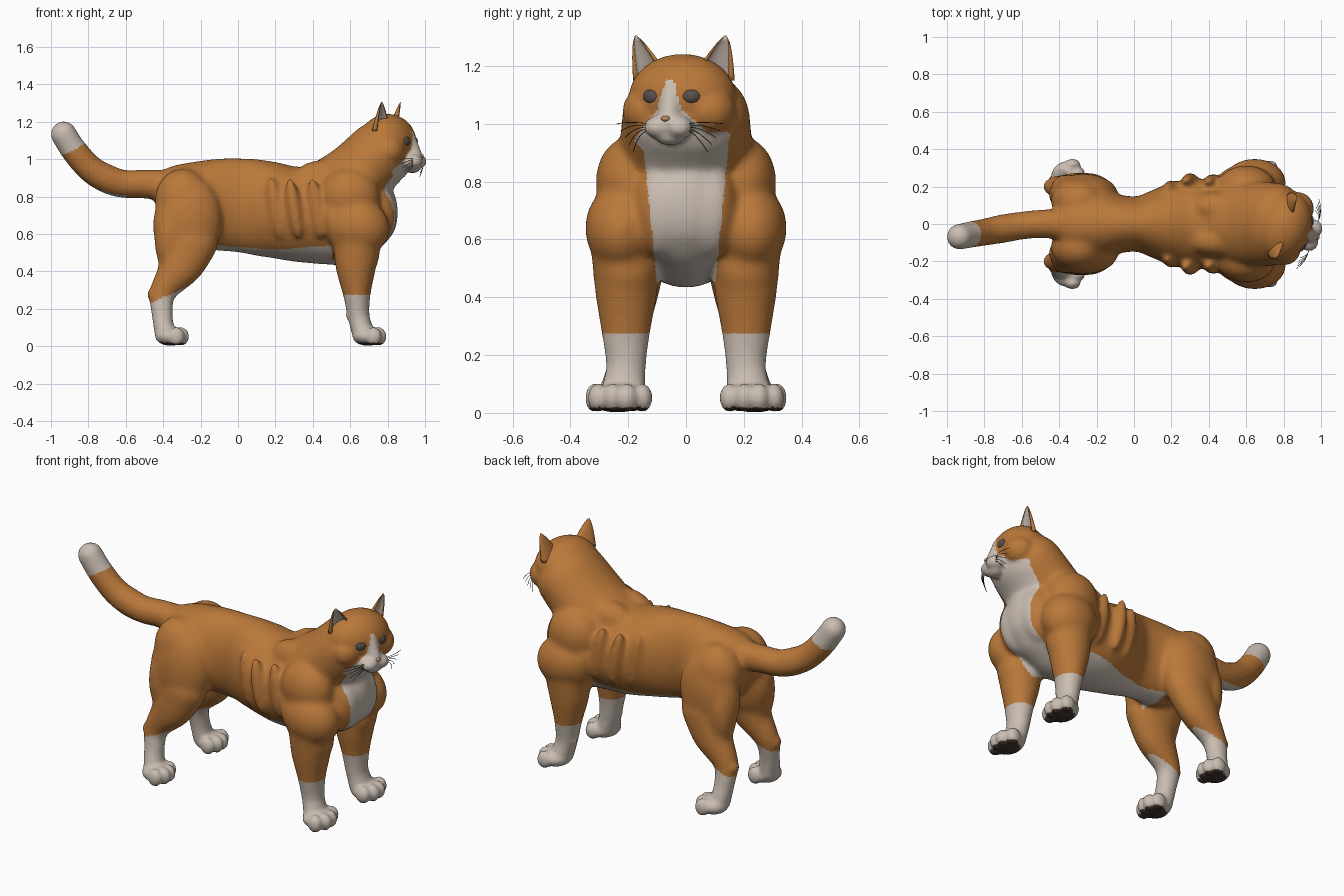
import bpy, bmesh, math
from mathutils import Vector, Matrix

if "Cube" in bpy.data.objects:
    bpy.data.objects.remove(bpy.data.objects["Cube"])


def material(name, rgb):
    m = bpy.data.materials.new(name)
    m.diffuse_color = (*rgb, 1)
    m.use_nodes = True
    m.node_tree.nodes["Principled BSDF"].inputs["Base Color"].default_value = m.diffuse_color
    return m


ORANGE = material("orange fur", (0.49, 0.188, 0.042))
WHITE = material("white fur", (0.59, 0.51, 0.445))
PAD = material("dark paw pad", (0.055, 0.035, 0.028))
EYE = material("grey eye", (0.10, 0.078, 0.07))
EAR = material("inner ear", (0.53, 0.45, 0.39))
NOSE = material("tan nose", (0.46, 0.27, 0.12))
WHISKER = material("dark whisker", (0.06, 0.05, 0.045))

# Head frame: turned a little towards -y
YAW = math.radians(-18)
HEAD = Vector((0.80, -0.012, 0))
TURN = Matrix.Rotation(YAW, 4, 'Z')
UNTURN = TURN.inverted()
SPHERES = {}


def head(u, v, z):
    return HEAD + TURN @ Vector((u, v, z))


def unit_sphere(seg):
    if seg not in SPHERES:
        b = bmesh.new()
        bmesh.ops.create_uvsphere(b, u_segments=seg, v_segments=seg // 2 + 2, radius=1)
        b.verts.index_update()
        SPHERES[seg] = ([v.co.copy() for v in b.verts], [[v.index for v in f.verts] for f in b.faces])
        b.free()
    return SPHERES[seg]


def ball(part, c, r, rot=None, seg=18):
    """Append an ellipsoid to part = (verts, faces)."""
    m = Matrix.Translation(c) @ (rot or Matrix()) @ Matrix.Diagonal((*r, 1))
    vs, fs = unit_sphere(seg)
    o = len(part[0])
    part[0].extend([m @ v for v in vs])
    part[1].extend([[i + o for i in f] for f in fs])


def chain(part, pts, step=0.02, seg=18):
    """Ellipsoids swept along a smooth path of (x, y, z, rx, ry, rz)."""
    def at(i):
        return Vector(pts[max(0, min(i, len(pts) - 1))])
    for i in range(len(pts) - 1):
        a, b, c, d = at(i - 1), at(i), at(i + 1), at(i + 2)
        n = max(2, int((c - b).length / step))
        for k in range(n + (i == len(pts) - 2)):
            t = k / n
            p = 0.5 * (2 * b + (c - a) * t + (2 * a - 5 * b + 4 * c - d) * t * t
                       + (3 * b - a - 3 * c + d) * t ** 3)
            ball(part, p[:3], p[3:], seg=seg)


def add_object(name, data, mats):
    for m in mats:
        data.materials.append(m)
    ob = bpy.data.objects.new(name, data)
    bpy.context.collection.objects.link(ob)
    return ob


def from_part(name, part, mats):
    me = bpy.data.meshes.new(name)
    me.from_pydata(part[0], [], part[1])
    me.shade_smooth()
    return add_object(name, me, mats)


def bake(ob):
    me = bpy.data.meshes.new_from_object(ob.evaluated_get(bpy.context.evaluated_depsgraph_get()))
    ob.modifiers.clear()
    ob.data = me
    return me


def soften(ob, iterations, group=""):
    sm = ob.modifiers.new("soften", 'SMOOTH')
    sm.factor, sm.iterations, sm.vertex_group = .5, iterations, group


cat = ([], [])

# Torso: (x, centre z, half width, half height)
torso = [(-.39, .82, .10, .125), (-.33, .785, .17, .185), (-.2, .758, .185, .235),
         (-.08, .757, .158, .25), (.02, .752, .15, .255), (.1, .742, .182, .26),
         (.2, .727, .22, .26), (.32, .705, .242, .257), (.45, .71, .238, .273),
         (.57, .728, .235, .295), (.68, .735, .21, .255), (.75, .725, .175, .205), (.795, .715, .115, .14)]
chain(cat, [(x, 0, z, .06, w, h) for x, z, w, h in torso], seg=28)

# Neck
chain(cat, [(.47, 0, .82, .18, .19, .17), (.62, 0, .9, .185, .23, .185), (.75, .0, 1.02, .18, .222, .18)],
      step=.03, seg=28)

# Tail
tail = [(-.33, 0, .855, .09), (-.5, 0, .867, .077), (-.61, -.01, .868, .075), (-.7, -.025, .895, .077),
        (-.79, -.042, .95, .073), (-.875, -.057, 1.045, .071), (-.932, -.068, 1.133, .069)]
chain(cat, [(x, y, z, r, r, r) for x, y, z, r in tail])

# Skull, nose bridge and chin
ball(cat, head(0, 0, 1.09), (.15, .19, .152), TURN, 32)
chain(cat, [(*head(.155, 0, 1.01), .042, .04, .04), (*head(.115, 0, 1.13), .035, .035, .035)])
ball(cat, head(.14, 0, .957), (.045, .055, .032), TURN)

for s in (-1, 1):
    # Cheeks and muzzle lobes
    ball(cat, head(.04, s * .112, 1.045), (.09, .09, .085), TURN)
    ball(cat, head(.152, s * .038, .988), (.054, .05, .04), TURN)
    # Shoulder, chest and back muscles
    ball(cat, (.60, s * .195, .80), (.16, .118, .155), Matrix.Rotation(.3, 4, 'Y'), 28)
    ball(cat, (.645, s * .222, .64), (.17, .128, .15), Matrix.Rotation(.3, 4, 'Y'), 28)
    ball(cat, (.53, s * .22, .64), (.07, .085, .15), Matrix.Rotation(-.3, 4, 'Y'))
    ball(cat, (.73, s * .085, .70), (.12, .10, .17))
    ball(cat, (.43, s * .09, .90), (.14, .085, .095), Matrix.Rotation(-.15, 4, 'Y'))
    ball(cat, (.66, s * .205, .5), (.10, .108, .12))
    # Ribs
    for x, y in ((.2, .19), (.3, .23), (.42, .225)):
        ball(cat, (x, s * y, .74), (.04, .045, .17), Matrix.Rotation(-.15, 4, 'Y'))
    # Front leg
    chain(cat, [(.635, s * .21, .56, .13, .12, .1), (.63, s * .207, .42, .11, .11, .06),
                (.635, s * .208, .28, .075, .085, .05), (.645, s * .208, .16, .06, .07, .05),
                (.67, s * .218, .07, .062, .08, .05)])
    ball(cat, (.60, s * .215, .165), (.025, .025, .025))
    # Thigh, rump and hind leg
    ball(cat, (-.27, s * .155, .66), (.185, .115, .25), Matrix.Rotation(.1, 4, 'Y'), 28)
    ball(cat, (-.295, s * .125, .78), (.15, .125, .17), None, 28)
    ball(cat, (-.37, s * .18, .58), (.078, .085, .19))
    chain(cat, [(-.25, s * .17, .55, .145, .105, .12), (-.31, s * .185, .41, .122, .09, .08),
                (-.40, s * .195, .285, .073, .063, .055), (-.405, s * .215, .17, .057, .057, .045),
                (-.39, s * .235, .07, .057, .068, .045)])
    ball(cat, (-.447, s * .2, .275), (.037, .04, .045))
    # Paws with four toes each
    for px, py, w in ((.695, .228, 1.0), (-.36, .25, .88)):
        ball(cat, (px, s * py, .054), (.085, .098 * w, .052))
        for k in (-1.5, -.5, .5, 1.5):
            ball(cat, (px + .056 - .013 * (k * k - .25), s * py + k * .051 * w, .052), (.044, .036 * w, .05))

# Fuse all muscles into one skin
body = from_part("cat_body", cat, [])
rm = body.modifiers.new("fuse", 'REMESH')
rm.mode = 'VOXEL'
rm.voxel_size = .01
soften(body, 6)
skin = bake(body)

# Blend the trunk muscles further, leaving face, tail and paws crisp
trunk = body.vertex_groups.new(name="trunk")
for v in skin.vertices:
    x, y, z = v.co
    w = min(1, max(0, (z - .3) / .12)) * min(1, max(0, (x + .52) / .1))
    if z > .9:
        w *= min(1, max(0, (.82 - x) / .12))
    if w > 0:
        trunk.add([v.index], w, 'REPLACE')
soften(body, 30, "trunk")
skin = bake(body)
skin.materials.clear()
for m in (ORANGE, WHITE, PAD):
    skin.materials.append(m)
skin.shade_smooth()


def coat(c, n):
    """Fur colour index from position and direction."""
    x, y, z = c
    ay = abs(y)
    if z < .02 and n.z < -.65:
        return 2                                             # paw pads
    if z < (.275 if x > 0 else .265 + .45 * (x + .39)) and z < .33:
        return 1                                             # socks
    if x < -.6:                                              # tail tip and underside
        return int(z > 1.05 + .5 * (x + .88) or n.z < -.82)
    if x > .6 and .42 < z < .97 and ay < .1 + .1 * (z - .45):
        return 1                                             # bib
    if -.15 < x <= .6 and .42 < z < .515 + .08 * abs(x - .2) and ay < (.25 if -.1 < x < .5 else .1):
        return 1                                             # belly
    if x > .8 and .9 < z < 1.15:                             # blaze and muzzle
        loc = UNTURN @ (Vector((x, y, z)) - HEAD)
        w = .014 + (1.15 - z) * .3 if z > 1.05 else .044 + (1.05 - z)
        return int(loc.x > .07 and abs(loc.y) < w)
    return 0


for p in skin.polygons:
    p.material_index = coat(p.center, p.normal)

# Ears: hollow cups with a pale inside
ARC = [math.radians(-110 + 220 * i / 12) for i in range(13)]
for s, side in ((-1, "right"), (1, "left")):
    bm = bmesh.new()
    base, tip = Vector((0, s * .108, 1.15)), Vector((.02, s * .163, 1.305))
    opening = Matrix.Rotation(s * .25, 4, 'Z')
    rings = []
    for k in range(9):
        t = k / 8
        w = .074 * (1 - t) ** .75 + .004
        row = []
        for scale, arc in ((1, ARC), (.76, ARC[::-1])):
            for a in arc:
                q = opening @ Vector((-.45 * w * scale * math.cos(a), w * scale * math.sin(a), 0))
                row.append(bm.verts.new(head(*(base.lerp(tip, t) + q))))
        rings.append(row)
    n = len(rings[0])
    for a, b in zip(rings, rings[1:]):
        for i in range(n):
            j = (i + 1) % n
            f = bm.faces.new((a[i], a[j], b[j], b[i]))
            f.material_index = int(13 <= i < n - 1)
    bm.faces.new(rings[-1])
    bm.faces.new(rings[0])
    bmesh.ops.recalc_face_normals(bm, faces=bm.faces)
    me = bpy.data.meshes.new(side + "_ear")
    bm.to_mesh(me)
    bm.free()
    me.shade_smooth()
    add_object(side + "_ear", me, [ORANGE, EAR])

    # Eye
    eye = ([], [])
    ball(eye, head(.125, s * .073, 1.095), (.02, .034, .026), Matrix.Rotation(YAW + s * .35, 4, 'Z'))
    from_part(side + "_eye", eye, [EYE])

    # Whiskers
    cu = bpy.data.curves.new(side + "_whiskers", 'CURVE')
    cu.dimensions = '3D'
    cu.bevel_depth = .0014
    cu.bevel_resolution = 1
    for k in range(5):
        sp = cu.splines.new('POLY')
        sp.points.add(6)
        for i, pt in enumerate(sp.points):
            t = i / 6
            reach = .125 - .015 * k
            pt.co = (*head(.165 + .03 * t - .06 * t * t, s * (.07 + reach * t),
                           1.0 - .006 * k + (.02 - .006 * k) * t - (.02 + .012 * k) * t * t), 1)
    add_object(side + "_whiskers", cu, [WHISKER])

# Nose
nose = ([], [])
ball(nose, head(.19, 0, 1.018), (.012, .016, .01), TURN)
from_part("nose", nose, [NOSE])
